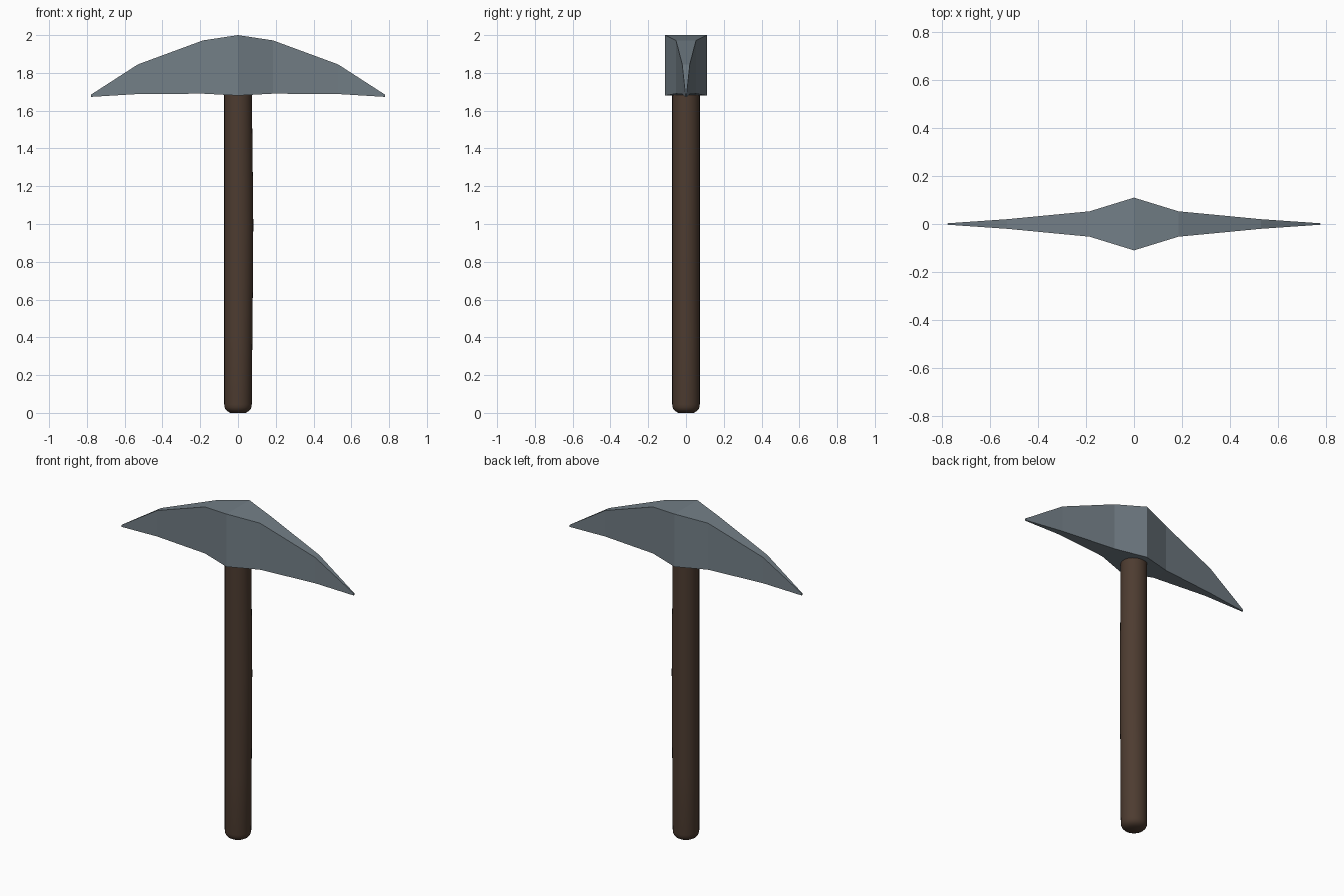
import bpy, math

if "Cube" in bpy.data.objects:
    bpy.data.objects.remove(bpy.data.objects["Cube"])


def material(name, rgb):
    m = bpy.data.materials.new(name)
    m.diffuse_color = (*rgb, 1)
    m.use_nodes = True
    m.node_tree.nodes["Principled BSDF"].inputs["Base Color"].default_value = m.diffuse_color
    return m


def loft(name, rings, mat):
    """Skin a list of equal-length point rings and cap both ends."""
    n = len(rings[0])
    verts = [p for r in rings for p in r]
    faces = [(k * n + i, k * n + (i + 1) % n, (k + 1) * n + (i + 1) % n, (k + 1) * n + i)
             for k in range(len(rings) - 1) for i in range(n)]
    last = (len(rings) - 1) * n
    faces += [tuple(reversed(range(n))), tuple(range(last, last + n))]
    mesh = bpy.data.meshes.new(name)
    mesh.from_pydata(verts, [], faces)
    mesh.materials.append(mat)
    obj = bpy.data.objects.new(name, mesh)
    bpy.context.collection.objects.link(obj)
    return obj


# Pick head: rectangular sections (x, half width, bottom, top), mirrored about x = 0
half = [(0, 0.11, 1.68, 2.0), (0.185, 0.053, 1.69, 1.972),
        (0.53, 0.02, 1.688, 1.845), (0.778, 0.003, 1.673, 1.685)]
sections = [(-x, w, b, t) for x, w, b, t in reversed(half[1:])] + half
loft("pick_head",
     [[(x, -w, b), (x, w, b), (x, w, t), (x, -w, t)] for x, w, b, t in sections],
     material("steel", (0.17, 0.21, 0.24)))

# Handle: round shaft with a rounded butt and a slight swell on the +x side
profile = [(0.005, 0.045, 0), (0.009, 0.057, 0), (0.018, 0.066, 0), (0.03, 0.071, 0),
           (0.045, 0.073, 0), (0.4, 0.073, 0.003), (0.7, 0.073, 0.006),
           (1.0, 0.073, 0.008), (1.2, 0.073, 0.006), (1.45, 0.073, 0.003), (1.75, 0.073, 0)]
profile[0] = (0.0, 0.04, 0)
SIDES = 32
rings = []
for z, r, swell in profile:
    ring = []
    for i in range(SIDES):
        a = 2 * math.pi * i / SIDES
        ring.append((r * math.cos(a) + swell * max(0, math.cos(a)), r * math.sin(a), z))
    rings.append(ring)
handle = loft("handle", rings, material("dark_wood", (0.075, 0.045, 0.03)))
bpy.context.view_layer.objects.active = handle
handle.select_set(True)
bpy.ops.object.shade_smooth_by_angle(angle=math.radians(40))
